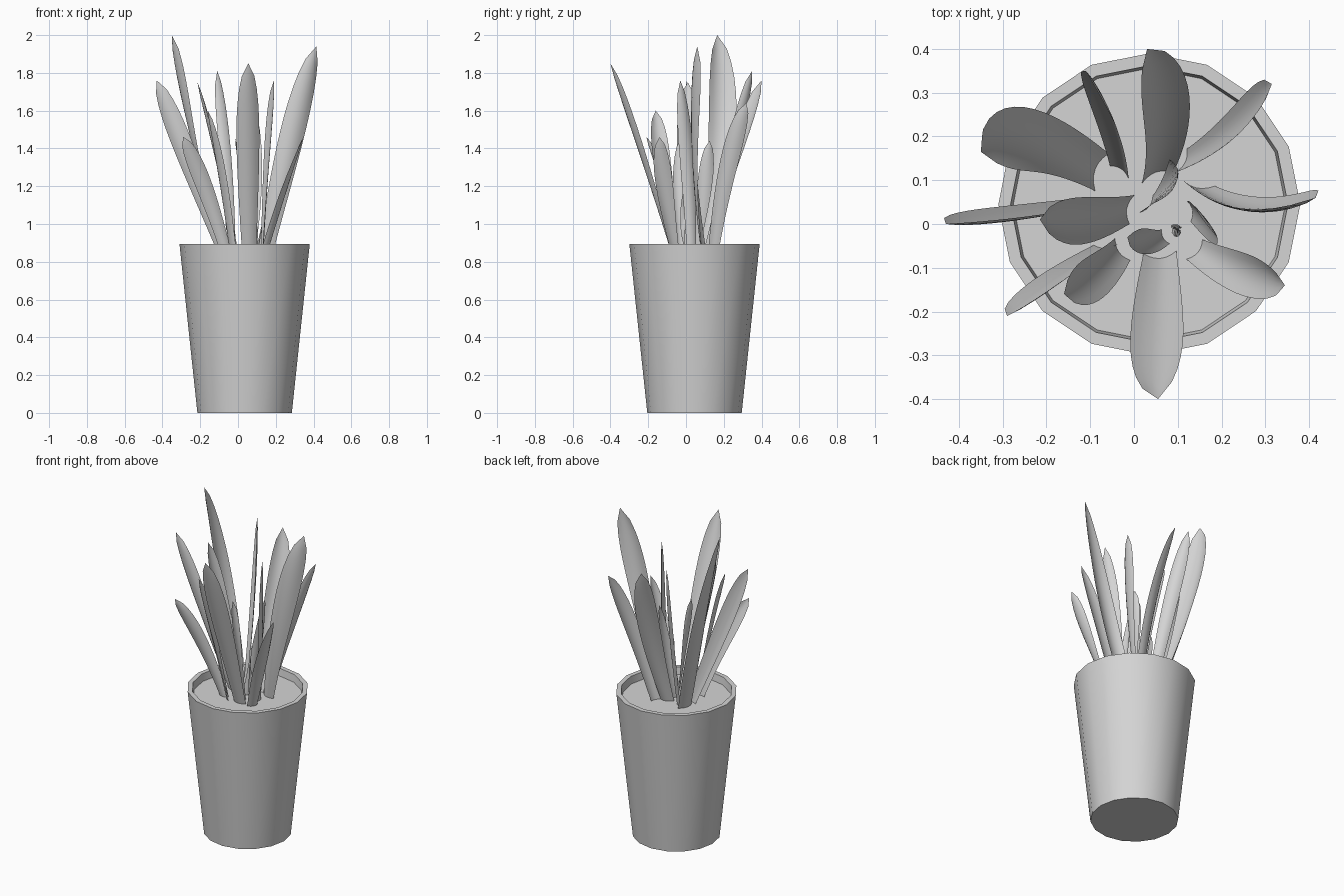
import bpy
import bmesh
from math import cos, sin, pi, radians
from mathutils import Vector

cube = bpy.data.objects.get("Cube")
if cube:
    bpy.data.objects.remove(cube, do_unlink=True)

GREY = (0.66, 0.66, 0.66, 1)
grey = bpy.data.materials.new("plain_grey")
grey.use_nodes = True
grey.diffuse_color = GREY
grey.node_tree.nodes["Principled BSDF"].inputs["Base Color"].default_value = GREY

CENTRE = Vector((0.035, 0.045, 0))
SOIL_Z = 0.85
SIDES = 16


def finish(bm, name, angle):
    mesh = bpy.data.meshes.new(name)
    bm.to_mesh(mesh)
    bm.free()
    obj = bpy.data.objects.new(name, mesh)
    bpy.context.collection.objects.link(obj)
    mesh.materials.append(grey)
    bpy.ops.object.select_all(action='DESELECT')
    bpy.context.view_layer.objects.active = obj
    obj.select_set(True)
    bpy.ops.object.shade_smooth_by_angle(angle=radians(angle))


def ring(bm, radius, z):
    return [bm.verts.new(CENTRE + Vector((radius * cos(2 * pi * i / SIDES),
                                          radius * sin(2 * pi * i / SIDES), z)))
            for i in range(SIDES)]


def bridge(bm, low, high):
    for i in range(SIDES):
        j = (i + 1) % SIDES
        bm.faces.new((low[i], low[j], high[j], high[i]))


# Tapered pot with a flat rim and a short inner wall
bm = bmesh.new()
profile = [(0.25, 0), (0.345, 0.895), (0.317, 0.895), (0.31, SOIL_Z - 0.01)]
rings = [ring(bm, r, z) for r, z in profile]
for low, high in zip(rings, rings[1:]):
    bridge(bm, low, high)
bm.faces.new(rings[0][::-1])
finish(bm, "pot", 35)

# Flat soil disc
bm = bmesh.new()
bm.faces.new(ring(bm, 0.311, SOIL_Z))
finish(bm, "soil", 35)


def leaf(name, base, mid, tip, width, yaw_base, yaw_tip, rows=14, cols=6):
    """Cupped, twisted blade whose spine passes through three points."""
    a, m, c = Vector((*base, SOIL_Z - 0.01)), Vector(mid), Vector(tip)
    b = 2 * m - (a + c) / 2
    bm = bmesh.new()
    grid = []
    for r in range(rows + 1):
        t = r / rows
        spine = a * (1 - t) ** 2 + b * 2 * t * (1 - t) + c * t * t
        tangent = ((b - a) * (1 - t) + (c - b) * t).normalized()
        yaw = radians(yaw_base + (yaw_tip - yaw_base) * t)
        across = Vector((cos(yaw), sin(yaw), 0))
        across = (across - tangent * across.dot(tangent)).normalized()
        normal = across.cross(tangent)
        if normal.z < 0:
            normal = -normal
        half = width / 2 * (0.6 + 0.8 * t) * (1 - t ** 4) ** 0.65
        row = []
        for k in range(cols + 1):
            s = 2 * k / cols - 1
            row.append(bm.verts.new(spine + across * half * s
                                    + normal * half * 0.35 * (s * s - 0.4)))
        grid.append(row)
    for low, high in zip(grid, grid[1:]):
        for k in range(cols):
            bm.faces.new((low[k], low[k + 1], high[k + 1], high[k]))
    bmesh.ops.remove_doubles(bm, verts=bm.verts, dist=0.0005)
    finish(bm, name, 60)


# Blades: base, middle, tip, width, twist from base to tip
leaf("tall_right_leaf", (-0.08, 0.12), (-0.24, 0.19, 1.45), (-0.35, 0.165, 2), 0.15, 70, 115)
leaf("outer_right_leaf", (-0.07, 0.05), (-0.26, 0.02, 1.33), (-0.43, 0, 1.76), 0.11, -8, -8)
leaf("inner_right_leaf", (-0.01, 0.035), (-0.11, 0.01, 1.33), (-0.215, 0.01, 1.75), 0.11, 80, 90)
leaf("low_right_leaf", (-0.06, -0.05), (-0.17, -0.12, 1.18), (-0.29, -0.21, 1.46), 0.09, 5, 15)
leaf("front_right_leaf", (-0.03, -0.06), (-0.09, -0.12, 1.25), (-0.16, -0.16, 1.6), 0.1, -55, -75)
leaf("front_leaf", (0.06, -0.07), (0.055, -0.23, 1.35), (0.055, -0.4, 1.85), 0.125, 5, 15)
leaf("small_centre_leaf", (0.07, -0.03), (0.03, -0.04, 1.15), (-0.015, -0.03, 1.45), 0.06, -60, -110)
leaf("curled_sprout_leaf", (0.1, -0.01), (0.095, -0.015, 1.02), (0.1, -0.01, 1.2), 0.03, 0, 180)
leaf("back_right_leaf", (-0.03, 0.12), (-0.06, 0.24, 1.35), (-0.11, 0.35, 1.81), 0.085, 145, 130)
leaf("back_leaf", (0.05, 0.11), (0.07, 0.25, 1.3), (0.03, 0.4, 1.76), 0.125, 20, 45)
leaf("back_left_leaf", (0.11, 0.14), (0.22, 0.215, 1.28), (0.315, 0.32, 1.64), 0.1, 62, 85)
leaf("tall_left_leaf", (0.14, 0.09), (0.27, 0.04, 1.4), (0.415, 0.06, 1.94), 0.135, -15, 30)
leaf("low_left_leaf", (0.14, -0.06), (0.24, -0.11, 1.15), (0.345, -0.14, 1.46), 0.095, 50, 95)
leaf("inner_left_leaf", (0.13, 0.03), (0.155, 0.01, 1.3), (0.19, -0.03, 1.76), 0.08, -80, -60)
leaf("small_back_leaf", (0.03, 0.04), (0.075, 0.09, 1.15), (0.1, 0.125, 1.44), 0.08, 50, 105)
